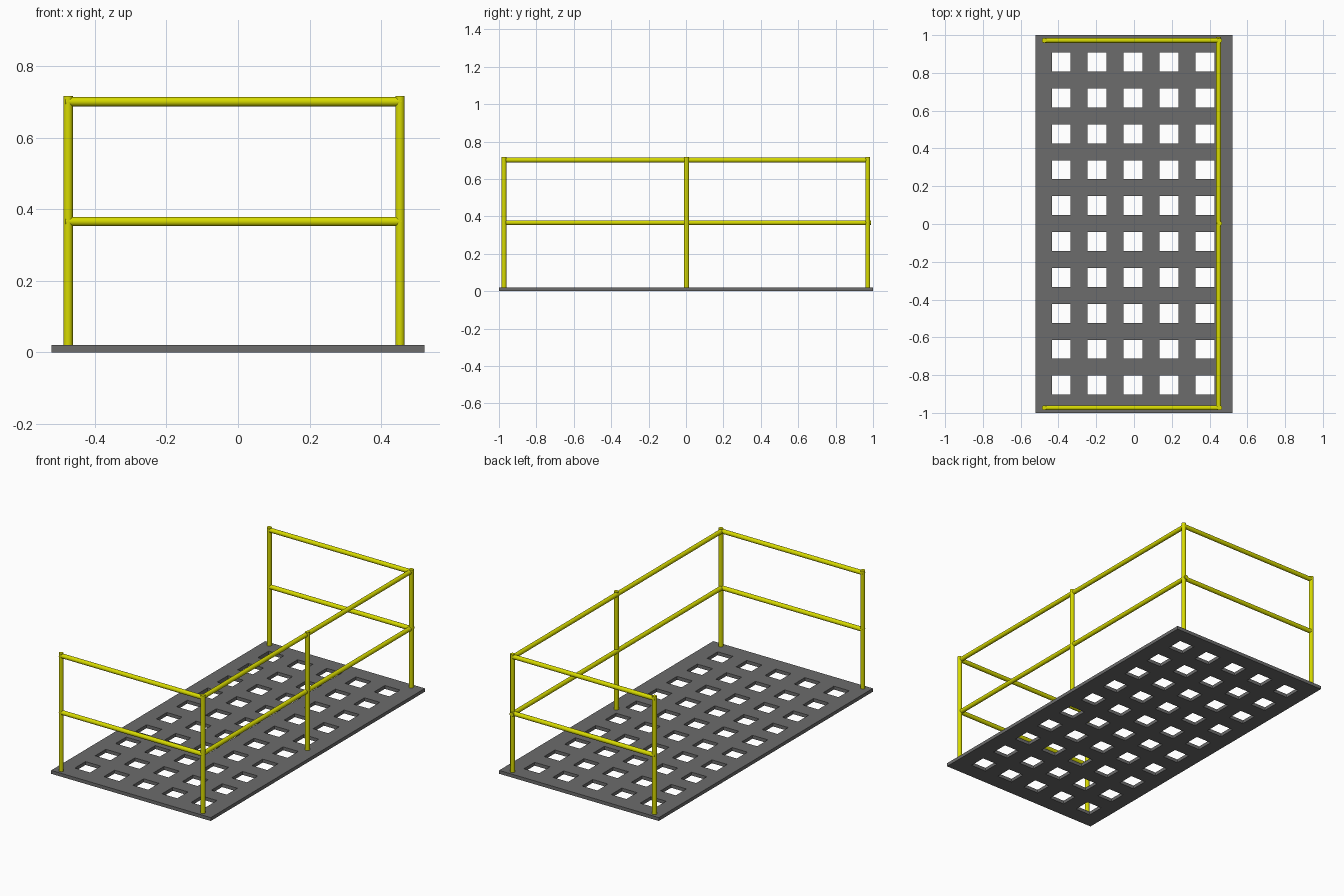
import bpy, bmesh
from mathutils import Vector

if "Cube" in bpy.data.objects:
    bpy.data.objects.remove(bpy.data.objects["Cube"])

R = 0.013                      # tube radius
XL, XR = -0.475, 0.453         # post columns
YF, YM, YB = -0.973, 0.003, 0.972
Z_TOP, Z_MID, T = 0.701, 0.366, 0.02


def material(name, color):
    m = bpy.data.materials.new(name)
    m.diffuse_color = color
    m.use_nodes = True
    m.node_tree.nodes["Principled BSDF"].inputs["Base Color"].default_value = m.diffuse_color
    return m


yellow = material("yellow_paint", (0.68, 0.7, 0.0, 1))
grey = material("dark_grey", (0.15, 0.15, 0.15, 1))


def tube(name, a, b):
    a, b = Vector(a), Vector(b)
    d = b - a
    bpy.ops.mesh.primitive_cylinder_add(vertices=24, radius=R, depth=d.length, location=(a + b) / 2)
    o = bpy.context.object
    o.name = name
    o.rotation_euler = d.to_track_quat('Z', 'Y').to_euler()
    o.data.materials.append(yellow)
    bpy.ops.object.shade_smooth_by_angle()


def cuts(half, first, count):
    # plate edges plus both sides of each square hole
    inner = [first + 0.19 * i + s for i in range(count) for s in (-0.05, 0.05)]
    return [-half] + inner + [half]


# Platform plate with a 5 x 10 grid of square holes
xs, ys = cuts(0.522, -0.385, 5), cuts(1.0, -0.853, 10)
bm = bmesh.new()
grid = [[bm.verts.new((x, y, 0)) for y in ys] for x in xs]
for i in range(len(xs) - 1):
    for j in range(len(ys) - 1):
        if not (i % 2 and j % 2):
            bm.faces.new((grid[i][j], grid[i + 1][j], grid[i + 1][j + 1], grid[i][j + 1]))
top = bmesh.ops.extrude_face_region(bm, geom=bm.faces[:])["geom"]
bmesh.ops.translate(bm, vec=(0, 0, T), verts=[g for g in top if isinstance(g, bmesh.types.BMVert)])
bmesh.ops.recalc_face_normals(bm, faces=bm.faces[:])
mesh = bpy.data.meshes.new("platform_plate")
bm.to_mesh(mesh)
bm.free()
mesh.materials.append(grey)
bpy.context.collection.objects.link(bpy.data.objects.new("platform_plate", mesh))

# Upright posts
for name, x, y in (("front_left", XL, YF), ("front_right", XR, YF), ("middle_right", XR, YM),
                   ("back_left", XL, YB), ("back_right", XR, YB)):
    tube(name + "_post", (x, y, 0.01), (x, y, 0.717))

# Horizontal rails: front, back and right side
for level, z, y_end in (("top", Z_TOP, YB), ("middle", Z_MID, 0.99)):
    tube(f"front_{level}_rail", (-0.482, YF, z), (0.457, YF, z))
    tube(f"back_{level}_rail", (-0.482, YB, z), (0.457, YB, z))
    tube(f"side_{level}_rail", (0.448, YF, z), (0.448, y_end, z))
